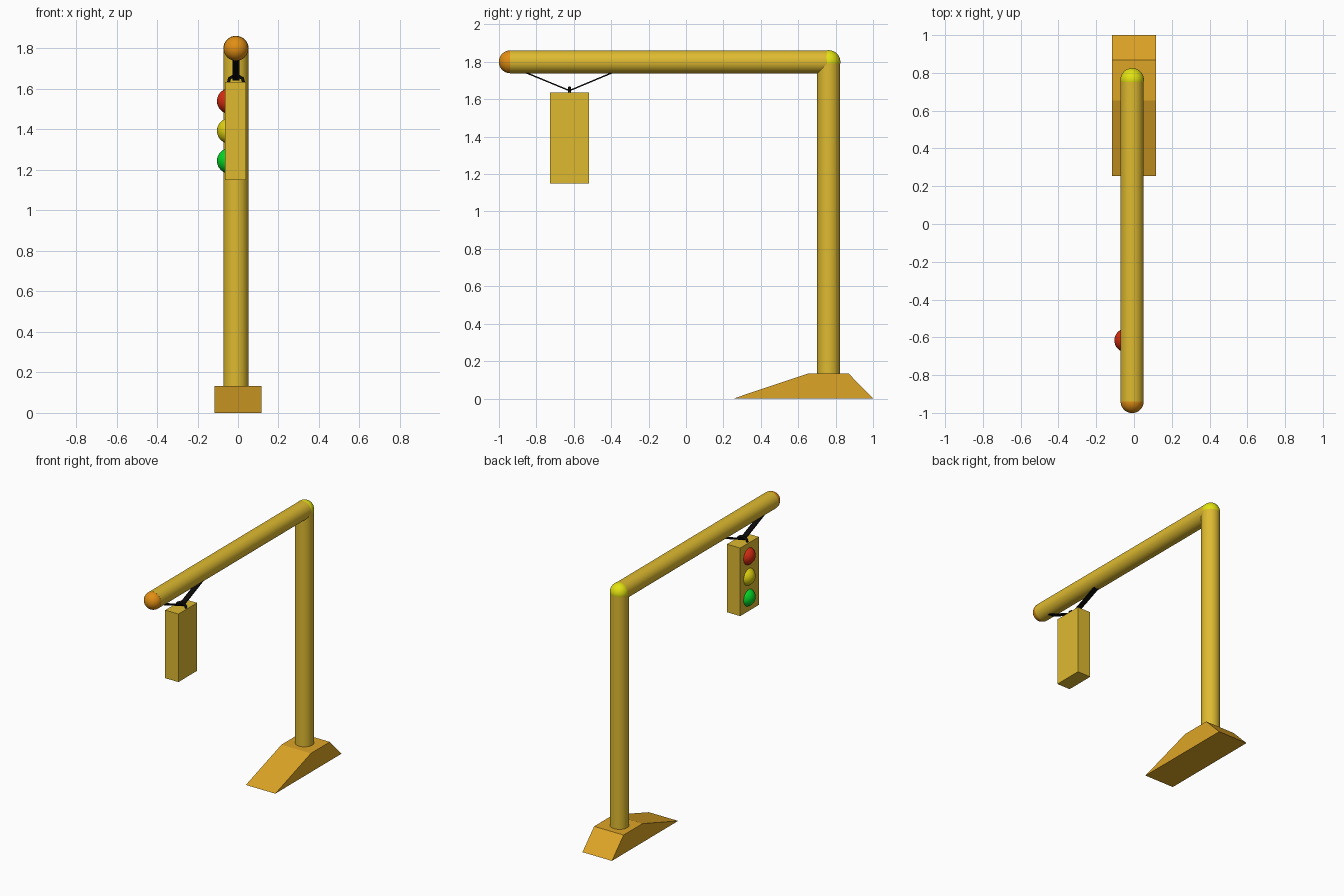
import bpy, bmesh, math
from mathutils import Vector

if "Cube" in bpy.data.objects:
    bpy.data.objects.remove(bpy.data.objects["Cube"])


def lin(c):
    c /= 255
    return c / 12.92 if c <= 0.04045 else ((c + 0.055) / 1.055) ** 2.4


def mat(name, r, g, b):
    m = bpy.data.materials.new(name)
    m.diffuse_color = (lin(r), lin(g), lin(b), 1)
    m.use_nodes = True
    m.node_tree.nodes["Principled BSDF"].inputs["Base Color"].default_value = m.diffuse_color
    return m


MUSTARD = mat("mustard", 222, 186, 48)
OCHRE = mat("ochre", 222, 165, 38)
ORANGE = mat("orange", 225, 142, 20)
YELLOW = mat("bright yellow", 226, 226, 18)
RED = mat("red", 215, 45, 18)
AMBER = mat("lamp yellow", 222, 208, 15)
GREEN = mat("green", 5, 215, 38)
BLACK = mat("black", 10, 10, 10)

CX = -0.01          # pole and arm axis
PY, AZ, R = 0.763, 1.80, 0.0615


def finish(name, m, smooth=False):
    o = bpy.context.object
    o.name = name
    o.data.materials.append(m)
    if smooth:
        bpy.ops.object.shade_smooth_by_angle(angle=math.radians(40))
    return o


def tube(name, a, b, r, m, sides=32):
    a, b = Vector(a), Vector(b)
    d = b - a
    bpy.ops.mesh.primitive_cylinder_add(
        vertices=sides, radius=r, depth=d.length, location=(a + b) / 2,
        rotation=d.to_track_quat('Z', 'Y').to_euler())
    return finish(name, m, True)


def ball(name, loc, r, m):
    bpy.ops.mesh.primitive_uv_sphere_add(segments=32, ring_count=16, radius=r, location=loc)
    return finish(name, m, True)


def prism(name, profile, x0, x1, m):
    """Extrude a (y, z) profile along x."""
    bm = bmesh.new()
    f = bm.faces.new([bm.verts.new((x0, y, z)) for y, z in profile])
    g = bmesh.ops.extrude_face_region(bm, geom=[f])["geom"]
    bmesh.ops.translate(bm, vec=(x1 - x0, 0, 0),
                        verts=[v for v in g if isinstance(v, bmesh.types.BMVert)])
    bmesh.ops.recalc_face_normals(bm, faces=bm.faces)
    me = bpy.data.meshes.new(name)
    bm.to_mesh(me)
    bm.free()
    o = bpy.data.objects.new(name, me)
    bpy.context.collection.objects.link(o)
    me.materials.append(m)
    return o


# sloped foot
prism("base", [(0.254, 0), (1.0, 0), (0.869, 0.134), (0.655, 0.134)], -0.116, 0.116, OCHRE)

# pole, arm and their rounded ends
tube("pole", (CX, PY, 0.12), (CX, PY, AZ), R, MUSTARD)
tube("arm", (CX, PY, AZ), (CX, -0.94, AZ), R, MUSTARD)
ball("elbow_ball", (CX, PY, AZ), R + 0.001, YELLOW)
ball("arm_end_cap", (CX, -0.94, AZ), R - 0.0005, ORANGE)

# signal housing
prism("signal_box", [(-0.728, 1.15), (-0.519, 1.15), (-0.519, 1.635), (-0.728, 1.635)],
      -0.064, 0.04, MUSTARD)

# lamps bulging from the left side
for name, z, m in (("red", 1.54, RED), ("yellow", 1.393, AMBER), ("green", 1.245, GREEN)):
    ball(name + "_lamp", (-0.041, -0.616, z), 0.063, m)

# hanging straps in a V under the arm
T = 0.004
prism("hanging_strap",
      [(-0.875, 1.75 - T), (-0.623, 1.646 - T), (-0.375, 1.75 - T),
       (-0.375, 1.75 + T), (-0.623, 1.646 + T), (-0.875, 1.75 + T)],
      CX - 0.018, CX + 0.018, BLACK)

# handle on top of the box, over the straps
path = [(-0.038, 1.63), (-0.032, 1.652), (-0.016, 1.662),
        (0.016, 1.662), (0.032, 1.652), (0.038, 1.63)]
cu = bpy.data.curves.new("handle", 'CURVE')
cu.dimensions = '3D'
cu.bevel_depth = 0.008
cu.bevel_resolution = 3
cu.use_fill_caps = True
sp = cu.splines.new('POLY')
sp.points.add(len(path) - 1)
for p, (x, z) in zip(sp.points, path):
    p.co = (CX + x, -0.623, z, 1)
cu.materials.append(BLACK)
bpy.context.collection.objects.link(bpy.data.objects.new("handle", cu))
